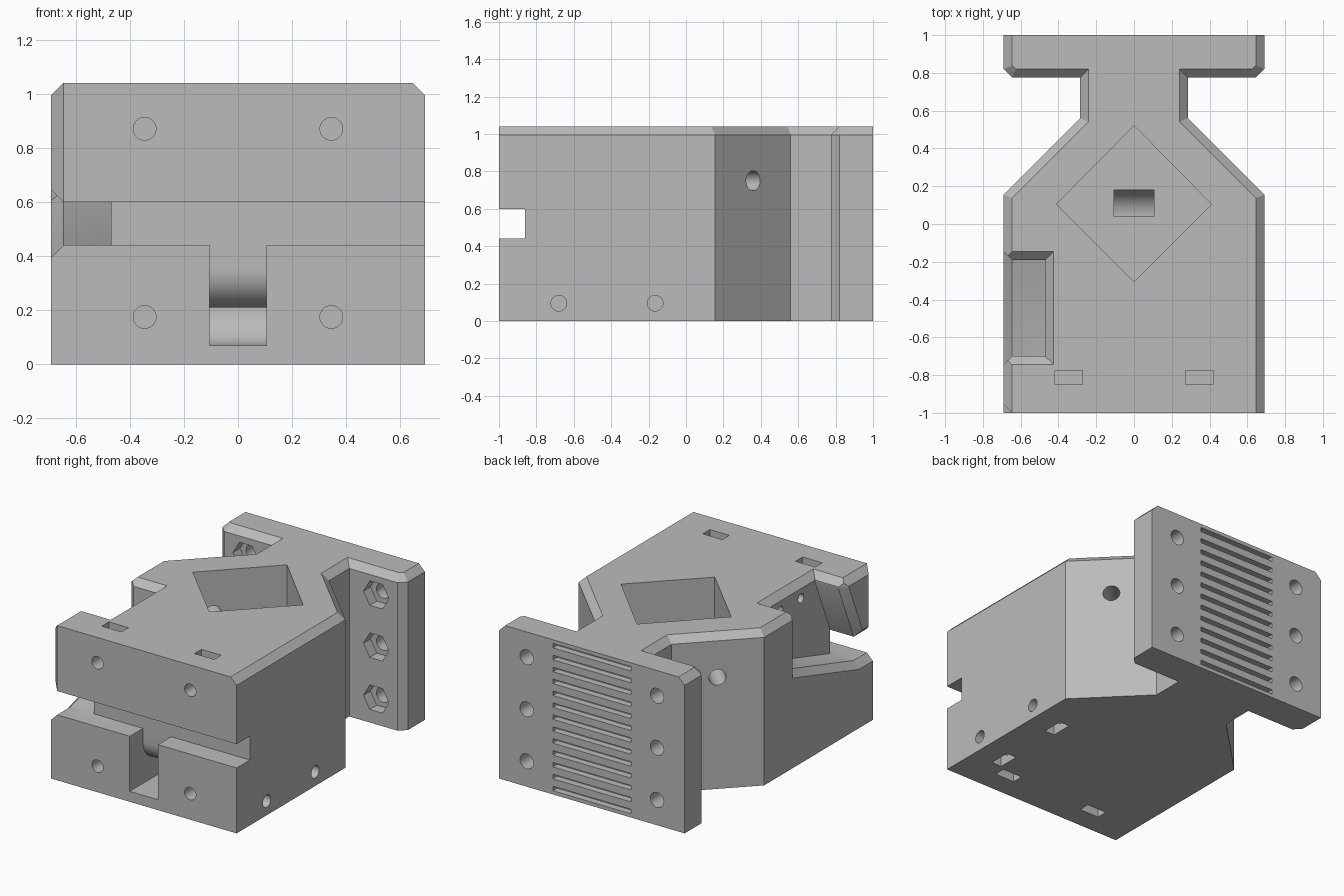
import bpy, bmesh, math
from mathutils import Vector

if "Cube" in bpy.data.objects:
    bpy.data.objects.remove(bpy.data.objects["Cube"])

C = 0.045          # chamfer size
H = 1.04           # block height

grey = bpy.data.materials.new("plain grey")
grey.diffuse_color = (0.5, 0.5, 0.5, 1)
grey.use_nodes = True
grey.node_tree.nodes["Principled BSDF"].inputs["Base Color"].default_value = grey.diffuse_color


def loft(name, rings):
    """Closed solid through rings of equal point count."""
    bm = bmesh.new()
    vs = [[bm.verts.new(p) for p in r] for r in rings]
    n = len(rings[0])
    for a, b in zip(vs, vs[1:]):
        for i in range(n):
            j = (i + 1) % n
            bm.faces.new((a[i], a[j], b[j], b[i]))
    bm.faces.new(vs[0][::-1])
    bm.faces.new(vs[-1])
    bmesh.ops.recalc_face_normals(bm, faces=bm.faces)
    me = bpy.data.meshes.new(name)
    bm.to_mesh(me)
    bm.free()
    ob = bpy.data.objects.new(name, me)
    bpy.context.collection.objects.link(ob)
    return ob


def flat(points, axis, t):
    """Place 2D points on the plane where the given axis equals t."""
    if axis == 'x':
        return [(t, a, b) for a, b in points]
    return [(a, b, t) for a, b in points]


def offset(points, d):
    """Grow a counter-clockwise outline by d with mitred corners."""
    out = []
    for i, p in enumerate(points):
        p = Vector(p)
        u = (p - Vector(points[i - 1])).normalized()
        v = (Vector(points[(i + 1) % len(points)]) - p).normalized()
        n1, n2 = Vector((u.y, -u.x)), Vector((v.y, -v.x))
        out.append(tuple(p + (n1 + n2) * d / (1 + n1.dot(n2))))
    return out


cutters = []


def cut(name, rings):
    ob = loft(name, rings)
    ob.hide_render = True
    cutters.append(ob)


def box(name, x0, x1, y0, y1, z0, z1):
    pts = [(x0, y0), (x1, y0), (x1, y1), (x0, y1)]
    cut(name, [flat(pts, 'z', z0), flat(pts, 'z', z1)])


def bore(name, start, end, r, n=32):
    a, b = Vector(start), Vector(end)
    d = (b - a).normalized()
    s = d.cross(Vector((0, 0, 1))).normalized()
    t = s.cross(d)
    ring = [s * math.cos(2 * math.pi * i / n) * r + t * math.sin(2 * math.pi * i / n) * r
            for i in range(n)]
    cut(name, [[a + q for q in ring], [b + q for q in ring]])


def arc(cy, cz, r, a0, a1, n=12):
    return [(cy + r * math.cos(math.radians(a0 + (a1 - a0) * i / n)),
             cz + r * math.sin(math.radians(a0 + (a1 - a0) * i / n))) for i in range(n + 1)]


def mirrored(half):
    return half + [(-x, y) for x, y in reversed(half)]


# Main block, neck and rear flange with chamfered top edges
base = mirrored([(.69, -1), (.69, .155), (.285, .56), (.285, .775),
                 (.645, .775), (.69, .82), (.69, 1)])
top = mirrored([(.645, -1), (.645, .136), (.24, .541), (.24, .82),
                (.626, .82), (.645, .839), (.645, 1)])
body = loft("mount_body", [flat(base, 'z', 0), flat(base, 'z', H - C), flat(top, 'z', H)])
body.data.materials.append(grey)

# Front slot across the full width
box("front_slot", -1, 1, -1.2, -.86, .44, .60)

# Ramped side notch with flared outer edge
notch = [(-1.2, .44), (-.86, .44), (-.19, .64), (-.19, 1.3), (-.70, 1.3),
         (-.70, .98), (-.86, .60), (-1.2, .60)]
cut("side_notch", [flat(notch, 'x', -.47), flat(notch, 'x', -.69 + C),
                   flat(offset(notch, 2 * C), 'x', -.69 - C)])
rim = [(-.9, -.70), (-.47, -.70), (-.47, -.19), (-.9, -.19)]
cut("notch_rim", [flat(rim, 'z', H - C), flat(offset(rim, 2 * C), 'z', H + C)])
wedge = [(-.60, -1.045), (-.74, -.905), (-.8, -1.1)]
cut("post_corner", [flat(wedge, 'z', .5), flat(wedge, 'z', 1.2)])

# Diamond pocket
diamond = [(0, -.305), (.41, .105), (0, .52), (-.41, .105)]
cut("diamond_pocket", [flat(diamond, 'z', .44), flat(diamond, 'z', 1.2)])

# Curved inner channel from the front to the pocket floor
channel = ([(-1.2, .07)] + arc(.04, .21, .14, -90, 0) + [(.18, .5), (.04, .5), (.04, .21)]
           + arc(-.72, .35, .14, 270, 180) + [(-.86, .5), (-1.2, .5)])
cut("inner_channel", [flat(channel, 'x', -.105), flat(channel, 'x', .105)])

for s in (-1, 1):
    x = s * .345
    # Front screw holes and their nut slots
    for z in (.175, .87):
        bore("front_hole", (x, -1.1, z), (x, -.65, z), .042)
    box("top_nut_slot", x - .073, x + .073, -.85, -.775, .79, 1.2)
    box("bottom_nut_slot", x - .073, x + .073, -.85, -.775, -.1, .25)
    # Angled holes into the pocket
    bore("angled_hole", (s * .60, .473, .75), (s * .27, .143, .75), .053)
    # Flange holes with hexagonal recesses
    for z in (.17, .52, .87):
        bore("flange_hole", (s * .485, .6, z), (s * .485, 1.1, z), .05)
        bore("hex_recess", (s * .485, .7, z), (s * .485, .85, z), .095, 6)

# Side screw holes with nut slots from below
for y in (-.68, -.165):
    bore("side_hole", (.8, y, .095), (.38, y, .095), .042)
    box("side_nut_slot", .455, .53, y - .073, y + .073, -.1, .17)

# Small holes in the notch wall
for y in (-.33, -.55):
    bore("notch_hole", (-.55, y, .93), (-.32, y, .93), .03, 20)

# Row of grooves on the rear face
for i in range(13):
    z = .04 + .08 * i
    box("rear_groove", -.29, .29, .955, 1.1, z - .015, z + .015)

# Apply all cuts
bpy.context.view_layer.objects.active = body
for c in cutters:
    m = body.modifiers.new(c.name, 'BOOLEAN')
    m.operation = 'DIFFERENCE'
    m.solver = 'EXACT'
    m.object = c
    bpy.ops.object.modifier_apply(modifier=m.name)
for c in cutters:
    bpy.data.objects.remove(c)

body.select_set(True)
bpy.ops.object.shade_smooth_by_angle(angle=math.radians(25))
